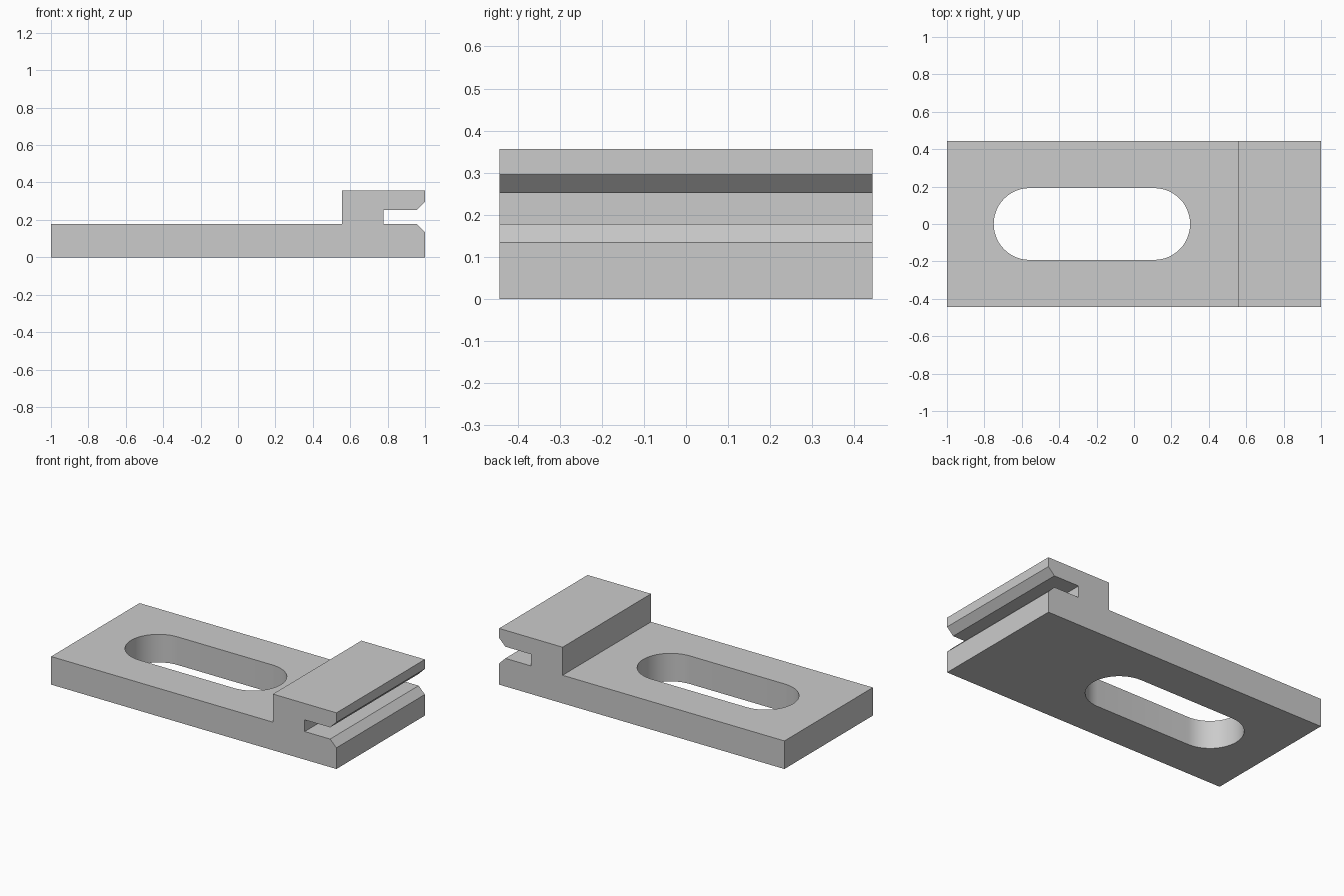
import bpy, bmesh
from math import cos, sin, pi, radians
from mathutils import Vector

cube = bpy.data.objects.get("Cube")
if cube:
    bpy.data.objects.remove(cube, do_unlink=True)

# Plain grey metal
grey = bpy.data.materials.new("grey_metal")
grey.use_nodes = True
colour = (0.6, 0.6, 0.6, 1)
grey.diffuse_color = colour
grey.node_tree.nodes["Principled BSDF"].inputs["Base Color"].default_value = colour


def prism(name, points, direction):
    """Extrude a closed outline along a direction into a solid."""
    bm = bmesh.new()
    face = bm.faces.new([bm.verts.new(p) for p in points])
    out = bmesh.ops.extrude_face_region(bm, geom=[face])
    moved = [v for v in out["geom"] if isinstance(v, bmesh.types.BMVert)]
    bmesh.ops.translate(bm, verts=moved, vec=Vector(direction))
    bmesh.ops.recalc_face_normals(bm, faces=bm.faces)
    mesh = bpy.data.meshes.new(name)
    bm.to_mesh(mesh)
    bm.free()
    mesh.materials.append(grey)
    obj = bpy.data.objects.new(name, mesh)
    bpy.context.collection.objects.link(obj)
    return obj


# Plate with a raised end block and a chamfered groove in its end
half_depth = 0.443
base_top, block_top = 0.178, 0.356
block_x, groove_x, chamfer = 0.555, 0.778, 0.044
groove_top = 0.252
profile = [
    (-1, 0), (1, 0), (1, base_top - chamfer), (1 - chamfer, base_top),
    (groove_x, base_top), (groove_x, groove_top), (1 - chamfer, groove_top),
    (1, groove_top + chamfer), (1, block_top), (block_x, block_top),
    (block_x, base_top), (-1, base_top),
]
plate = prism("slotted_plate", [(x, -half_depth, z) for x, z in profile],
              (0, 2 * half_depth, 0))

# Round-ended slot through the plate
radius, steps = 0.192, 24
outline = []
for centre, start in ((0.108, -pi / 2), (-0.558, pi / 2)):
    for i in range(steps + 1):
        a = start + pi * i / steps
        outline.append((centre + radius * cos(a), radius * sin(a), -0.1))
cutter = prism("slot_cutter", outline, (0, 0, 0.4))
cutter.hide_render = True

cut = plate.modifiers.new("slot", "BOOLEAN")
cut.operation = "DIFFERENCE"
cut.solver = "EXACT"
cut.object = cutter

bpy.ops.object.select_all(action="DESELECT")
plate.select_set(True)
bpy.context.view_layer.objects.active = plate
bpy.ops.object.modifier_apply(modifier=cut.name)
bpy.data.objects.remove(cutter, do_unlink=True)
bpy.ops.object.shade_smooth_by_angle(angle=radians(30))
